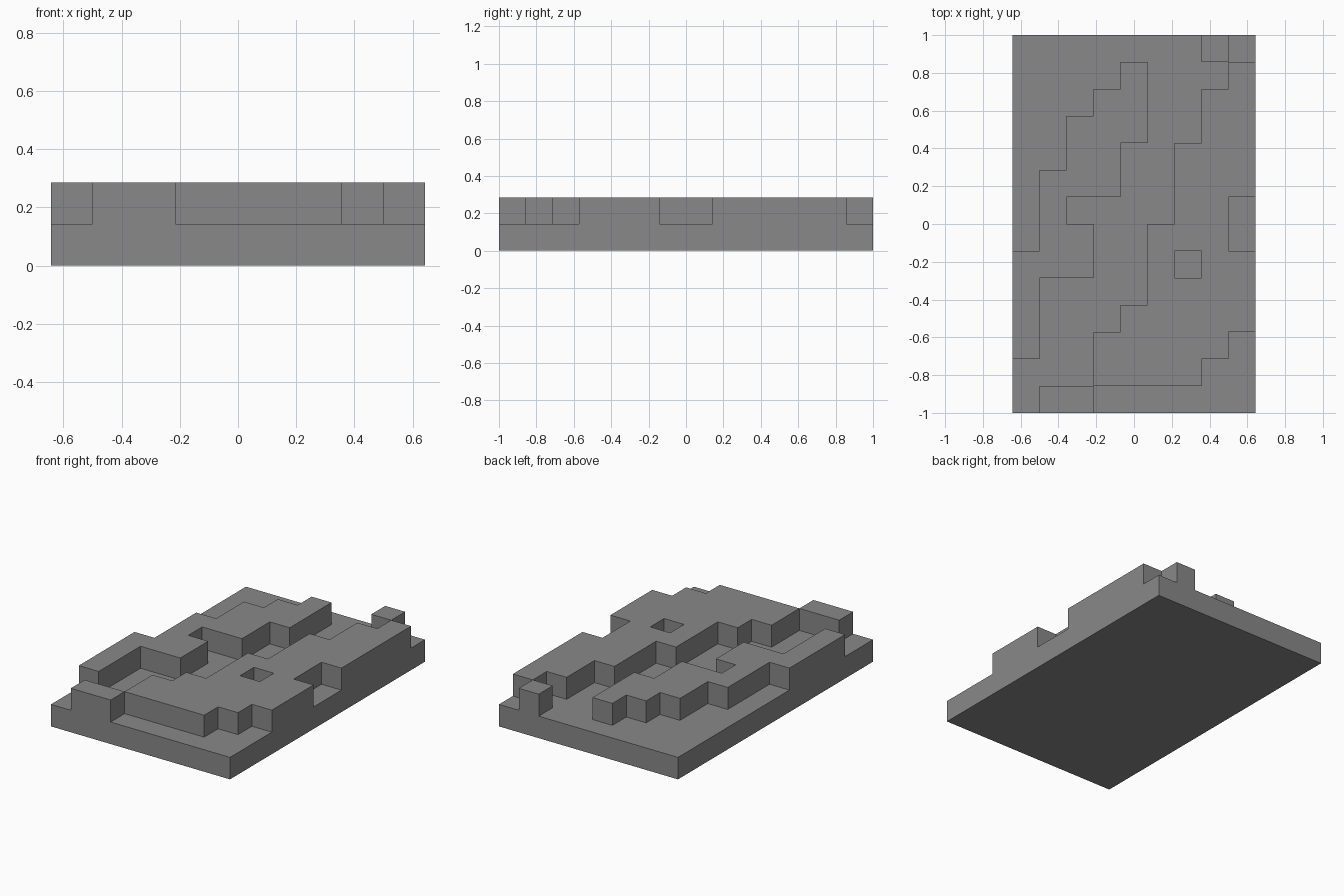
import bpy
import bmesh

cube = bpy.data.objects.get("Cube")
if cube:
    bpy.data.objects.remove(cube, do_unlink=True)

# Raised blocks on the slab, back row first, one character per cell
ROWS = [
    ".......#.",
    "....#...#",
    "...##..##",
    "..###..##",
    "..##..###",
    ".###..###",
    ".#....##.",
    ".##..###.",
    "###..#.##",
    "#....####",
    "#...#####",
    "#..#####.",
    "...####..",
    ".##......",
]
CELL = 1 / 7
COLS = len(ROWS[0])
WIDTH, DEPTH = COLS * CELL, len(ROWS) * CELL

# Stone colour
stone = bpy.data.materials.new("stone_grey")
stone.use_nodes = True
colour = (0.25, 0.25, 0.25, 1)
stone.diffuse_color = colour
stone.node_tree.nodes["Principled BSDF"].inputs["Base Color"].default_value = colour


def raise_faces(bm, faces, height):
    result = bmesh.ops.extrude_face_region(bm, geom=faces)["geom"]
    verts = [v for v in result if isinstance(v, bmesh.types.BMVert)]
    bmesh.ops.translate(bm, verts=verts, vec=(0, 0, height))
    return [f for f in result if isinstance(f, bmesh.types.BMFace)]


def is_block(face):
    c = face.calc_center_median()
    row = int((DEPTH / 2 - c.y) / CELL)
    col = int((c.x + WIDTH / 2) / CELL)
    return ROWS[row][col] == "#"


# Flat slab of square cells
bm = bmesh.new()
bmesh.ops.create_grid(bm, x_segments=COLS, y_segments=len(ROWS), size=0.5)
for v in bm.verts:
    v.co.x *= WIDTH
    v.co.y *= DEPTH
top = raise_faces(bm, bm.faces[:], CELL)

# Raised terrain
raise_faces(bm, [f for f in top if is_block(f)], CELL)
bmesh.ops.recalc_face_normals(bm, faces=bm.faces[:])

mesh = bpy.data.meshes.new("stepped_slab")
bm.to_mesh(mesh)
bm.free()
mesh.materials.append(stone)
slab = bpy.data.objects.new("stepped_slab", mesh)
bpy.context.collection.objects.link(slab)
